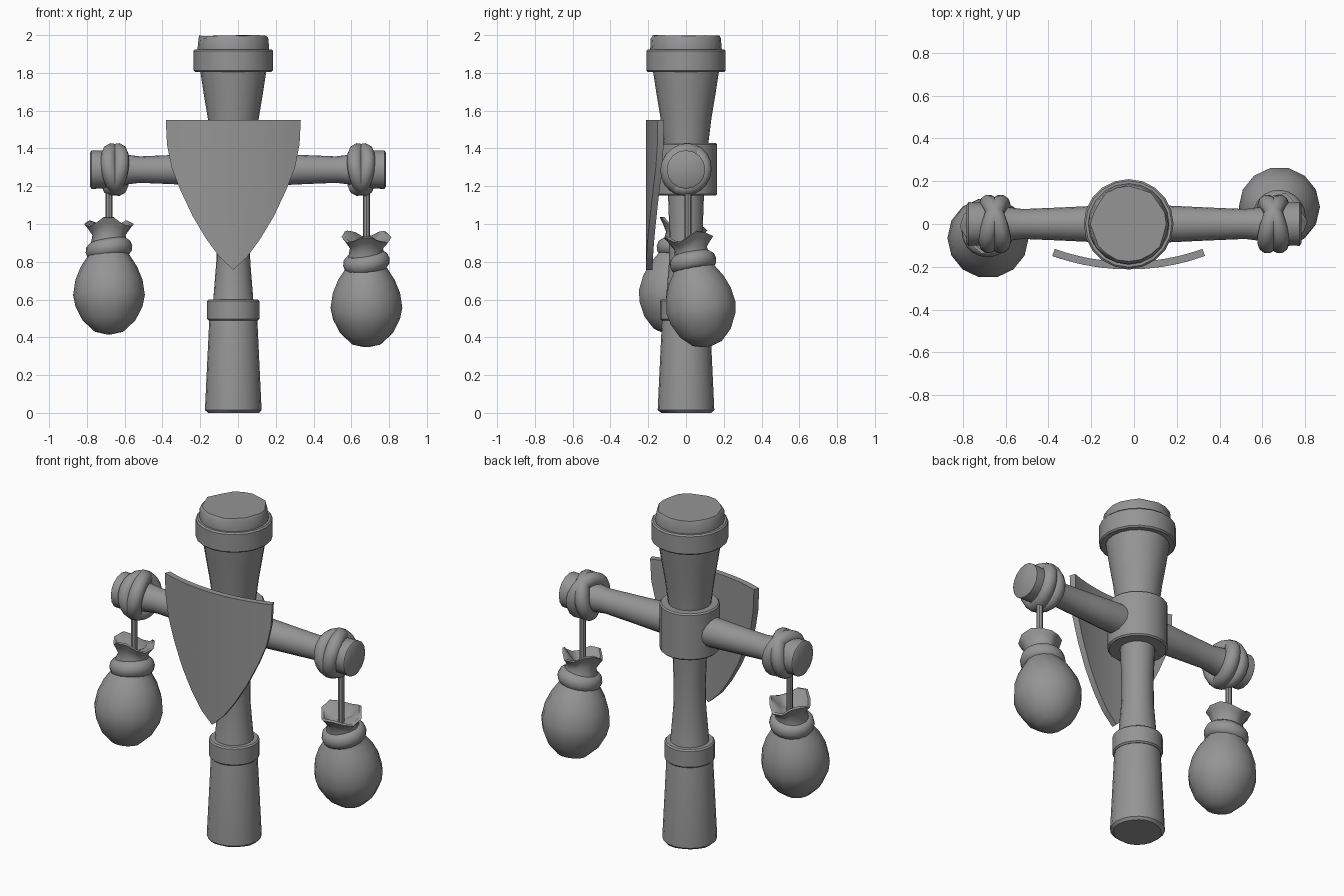
import bpy, bmesh, random
from math import sin, cos, pi, radians
from mathutils import Matrix, Vector

random.seed(4)
if "Cube" in bpy.data.objects:
    bpy.data.objects.remove(bpy.data.objects["Cube"])

clay = bpy.data.materials.new("plain grey")
clay.use_nodes = True
GREY = (0.3, 0.3, 0.3, 1)
clay.diffuse_color = GREY
clay.node_tree.nodes["Principled BSDF"].inputs["Base Color"].default_value = GREY

CX = -0.025          # post and shield centre
ARM_Z = 1.288


def finish(name, bm, matrix=Matrix(), angle=35):
    bmesh.ops.recalc_face_normals(bm, faces=bm.faces)
    mesh = bpy.data.meshes.new(name)
    bm.to_mesh(mesh)
    bm.free()
    mesh.materials.append(clay)
    obj = bpy.data.objects.new(name, mesh)
    obj.matrix_world = matrix
    bpy.context.collection.objects.link(obj)
    bpy.ops.object.select_all(action='DESELECT')
    obj.select_set(True)
    bpy.context.view_layer.objects.active = obj
    bpy.ops.object.shade_smooth_by_angle(angle=radians(angle))
    return obj


def lathe(name, profile, matrix=Matrix(), sides=20, shape=None, angle=35):
    """Revolve (radius, z) points about z; shape(theta, r, z) may bend them."""
    bm = bmesh.new()
    rings = []
    for r, z in profile:
        ring = []
        for k in range(sides):
            t = 2 * pi * k / sides
            rr, zz = shape(t, r, z) if shape else (r, z)
            ring.append(bm.verts.new((rr * cos(t), rr * sin(t), zz)))
        rings.append(ring)
    for a, b in zip(rings, rings[1:]):
        for k in range(sides):
            j = (k + 1) % sides
            bm.faces.new((a[k], a[j], b[j], b[k]))
    bm.faces.new(rings[0])
    bm.faces.new(rings[-1])
    return finish(name, bm, matrix, angle)


def band(name, r, low, high):
    e = 0.008
    profile = [(r - 0.06, low), (r - e, low), (r, low + e),
               (r, high - e), (r - e, high), (r - 0.06, high)]
    lathe(name, profile, Matrix.Translation((CX, 0, 0)))


def torus(name, major, minor, matrix, squash=1.0):
    bm = bmesh.new()
    n, m = 20, 10
    grid = [[bm.verts.new(((major + minor * cos(2 * pi * j / m)) * cos(2 * pi * i / n),
                           (major + minor * cos(2 * pi * j / m)) * sin(2 * pi * i / n),
                           squash * minor * sin(2 * pi * j / m)))
             for j in range(m)] for i in range(n)]
    for i in range(n):
        for j in range(m):
            a, b = grid[i], grid[(i + 1) % n]
            k = (j + 1) % m
            bm.faces.new((a[j], b[j], b[k], a[k]))
    return finish(name, bm, matrix, 60)


def worn(t, r, z):
    # chipped ends of the timber
    if z > 1.98 or z < 0.01:
        r -= random.uniform(0, 0.012)
        if z > 1.98:
            z -= random.uniform(0, 0.006)
    return r, z


# Post, bands and central collar
lathe("post", [(0.14, 0), (0.15, 0.015), (0.127, 0.5), (0.106, 0.6), (0.09, 0.8),
               (0.088, 0.95), (0.095, 1.15), (0.115, 1.4), (0.135, 1.56), (0.155, 1.68),
               (0.175, 1.81), (0.19, 1.92), (0.19, 1.985), (0.18, 2.0)],
      Matrix.Translation((CX, 0, 0)), shape=worn)
band("lower_band", 0.138, 0.49, 0.6)
band("collar", 0.165, 1.15, 1.43)
band("upper_band", 0.21, 1.805, 1.925)

# Cross arm with flared ends
half = [(0.09, 0.783), (0.102, 0.775), (0.1, 0.7), (0.08, 0.6), (0.07, 0.52),
        (0.077, 0.35), (0.086, 0.16)]
lathe("cross_arm", [(r, -z) for r, z in half] + half[::-1],
      Matrix.Translation((0, 0, ARM_Z)) @ Matrix.Rotation(pi / 2, 4, 'Y'), sides=16)


# Hanging sacks
def ruffle(t, r, z):
    w = max(0, min(1, (z + 0.12) / 0.1)) if r > 0.03 else 0
    return r * (1 + 0.1 * w * cos(4 * t + 0.6)), z + 0.022 * w * sin(3 * t)


SACK = [(0.02, -0.608), (0.08, -0.592), (0.14, -0.535), (0.178, -0.46), (0.19, -0.4),
        (0.178, -0.32), (0.15, -0.25), (0.118, -0.2), (0.1, -0.17), (0.095, -0.12),
        (0.085, -0.08), (0.105, -0.045), (0.122, -0.02), (0.108, -0.015),
        (0.06, -0.06), (0.02, -0.07)]

for side, label, x, top, tilt in ((-1, "right", -0.683, 1.02, -8), (1, "left", 0.68, 0.95, 10)):
    hang = (Matrix.Translation((x, 0.01 * side, top))
            @ Matrix.Rotation(radians(tilt), 4, 'X'))
    lathe(label + "_sack", SACK, hang, sides=14, shape=ruffle, angle=60)
    torus(label + "_sack_tie", 0.085, 0.04,
          hang @ Matrix.Translation((0, 0, -0.155)) @ Matrix.Rotation(radians(-9), 4, 'Y'), 1.2)
    low = top - 0.1
    lathe(label + "_rope", [(0.018, low), (0.018, 1.2)],
          Matrix.Translation((x, 0.01 * side, 0)), sides=8)
    # two crossing loops wrapped around the arm
    for n, lean in enumerate((-17, 17)):
        torus(f"{label}_arm_knot_{n + 1}", 0.1, 0.042,
              Matrix.Translation((0.652 * side, 0, ARM_Z))
              @ Matrix.Rotation(radians(lean), 4, 'Z')
              @ Matrix.Rotation(radians(lean * 0.6), 4, 'Y')
              @ Matrix.Rotation(pi / 2, 4, 'Y'))

# Shield: framed panel, both faces inset, bent around a vertical axis
EDGE = [(0.375, 1.55), (0.368, 1.42), (0.342, 1.3), (0.292, 1.18),
        (0.222, 1.04), (0.147, 0.92), (0.075, 0.825)]
OUTLINE = EDGE + [(0, 0.757)] + [(-x, z) for x, z in EDGE[::-1]]
bm = bmesh.new()


def shield_face(y, depth, sign):
    verts = [bm.verts.new((x, y, z)) for x, z in OUTLINE]
    face = bm.faces.new(verts)
    face.normal_update()
    if face.normal.y * sign < 0:
        face.normal_flip()
    bmesh.ops.inset_region(bm, faces=[face], thickness=0.072, use_even_offset=True)
    inner = bmesh.ops.inset_region(bm, faces=[face], thickness=0.008, use_even_offset=True)
    for v in face.verts:
        v.co.y -= sign * depth
    return verts


THICK, BEND = 0.085, 1.08
front = shield_face(0, 0.03, -1)
back = shield_face(THICK, 0.02, 1)
for i in range(len(front)):
    j = (i + 1) % len(front)
    bm.faces.new((front[i], front[j], back[j], back[i]))
for i in range(-5, 6):
    bmesh.ops.bisect_plane(bm, geom=bm.verts[:] + bm.edges[:] + bm.faces[:],
                           plane_co=Vector((i * 0.062, 0, 0)), plane_no=Vector((1, 0, 0)))
for v in bm.verts:
    a, r = v.co.x / BEND, BEND - v.co.y
    v.co.x, v.co.y = r * sin(a), BEND - 0.242 - r * cos(a)
finish("shield", bm, Matrix.Translation((CX, 0, 0)), 25)
